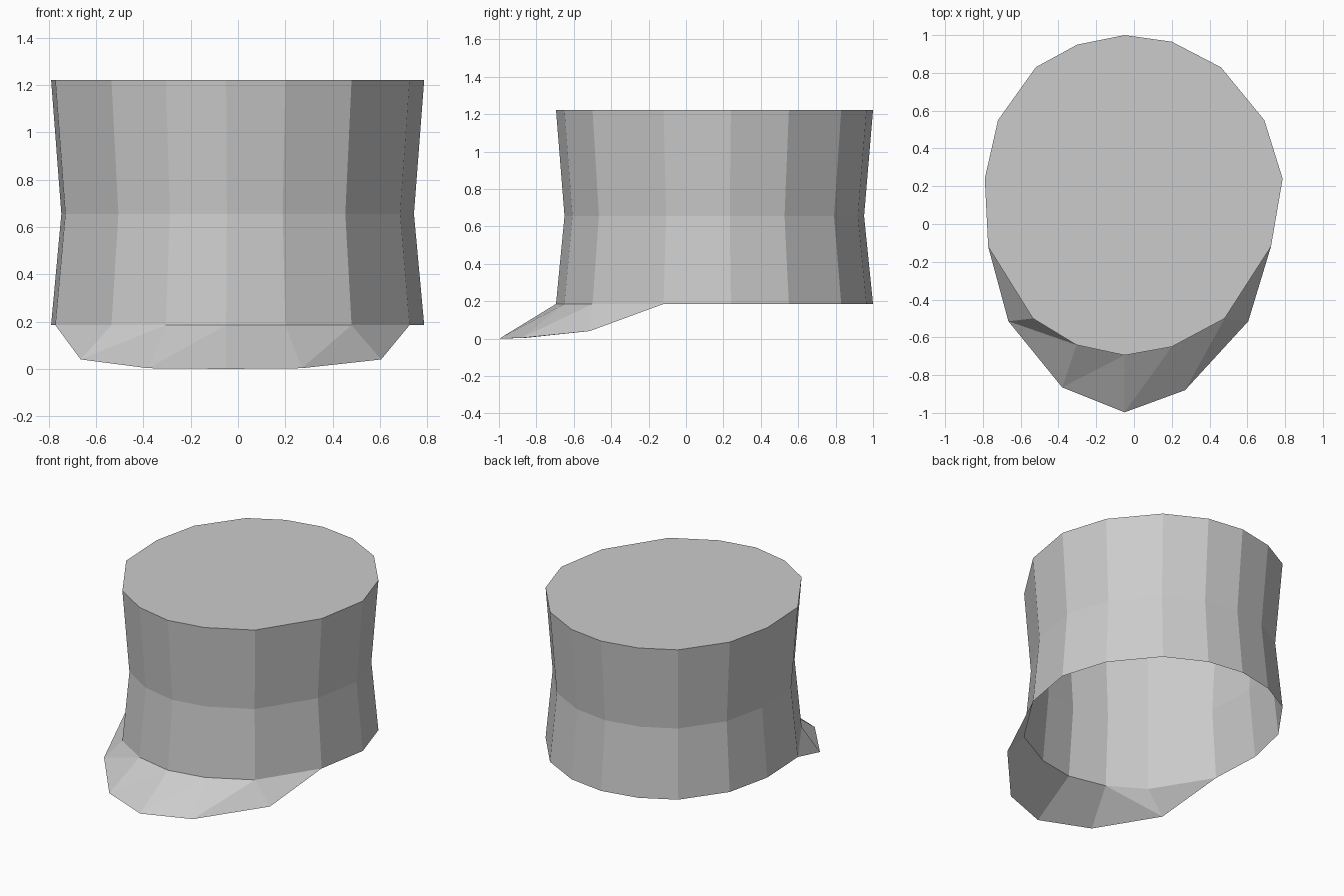
import bpy

if "Cube" in bpy.data.objects:
    bpy.data.objects.remove(bpy.data.objects["Cube"])

# Sixteen-sided outline of the crown, clockwise from the back (seen from above)
OUTLINE = [(-0.05, 1.0), (0.20, 0.965), (0.46, 0.83), (0.69, 0.55),
           (0.787, 0.24), (0.725, -0.12), (0.48, -0.50), (0.20, -0.65),
           (-0.05, -0.695), (-0.305, -0.64), (-0.535, -0.50), (-0.772, -0.12),
           (-0.79, 0.24), (-0.72, 0.55), (-0.52, 0.83), (-0.30, 0.95)]
CENTRE_Y = 0.13
N = len(OUTLINE)


def make_object(name, verts, faces):
    mesh = bpy.data.meshes.new(name)
    mesh.from_pydata(verts, [], faces)
    mesh.update()
    obj = bpy.data.objects.new(name, mesh)
    bpy.context.collection.objects.link(obj)
    return obj


def ring(z, scale):
    return [(x * scale, CENTRE_Y + (y - CENTRE_Y) * scale, z) for x, y in OUTLINE]


# Crown: pinched at the waist, closed on top, open underneath
crown_verts = ring(0.185, 1.0) + ring(0.655, 0.945) + ring(1.222, 1.0)
crown_faces = []
for level in range(2):
    for i in range(N):
        a, b = level * N + i, level * N + (i + 1) % N
        crown_faces.append((a, a + N, b + N, b))
crown_faces.append(tuple(reversed(range(2 * N, 3 * N))))
make_object("crown", crown_verts, crown_faces)

# Brim: thin faceted visor sloping down from the front edge of the crown
inner = [(x, y, 0.185) for x, y in OUTLINE[5:12]]
outer = [(0.605, -0.515, 0.04), (0.27, -0.88, 0.003), (-0.05, -0.997, 0.0),
         (-0.38, -0.865, 0.003), (-0.665, -0.515, 0.04)]
brim_faces = [(0, 1, 7), (1, 8, 7), (1, 2, 8), (2, 9, 8), (2, 3, 9),
              (3, 10, 9), (3, 4, 10), (4, 11, 10), (4, 5, 11), (5, 6, 11)]
make_object("brim", inner + outer, [tuple(reversed(f)) for f in brim_faces])
